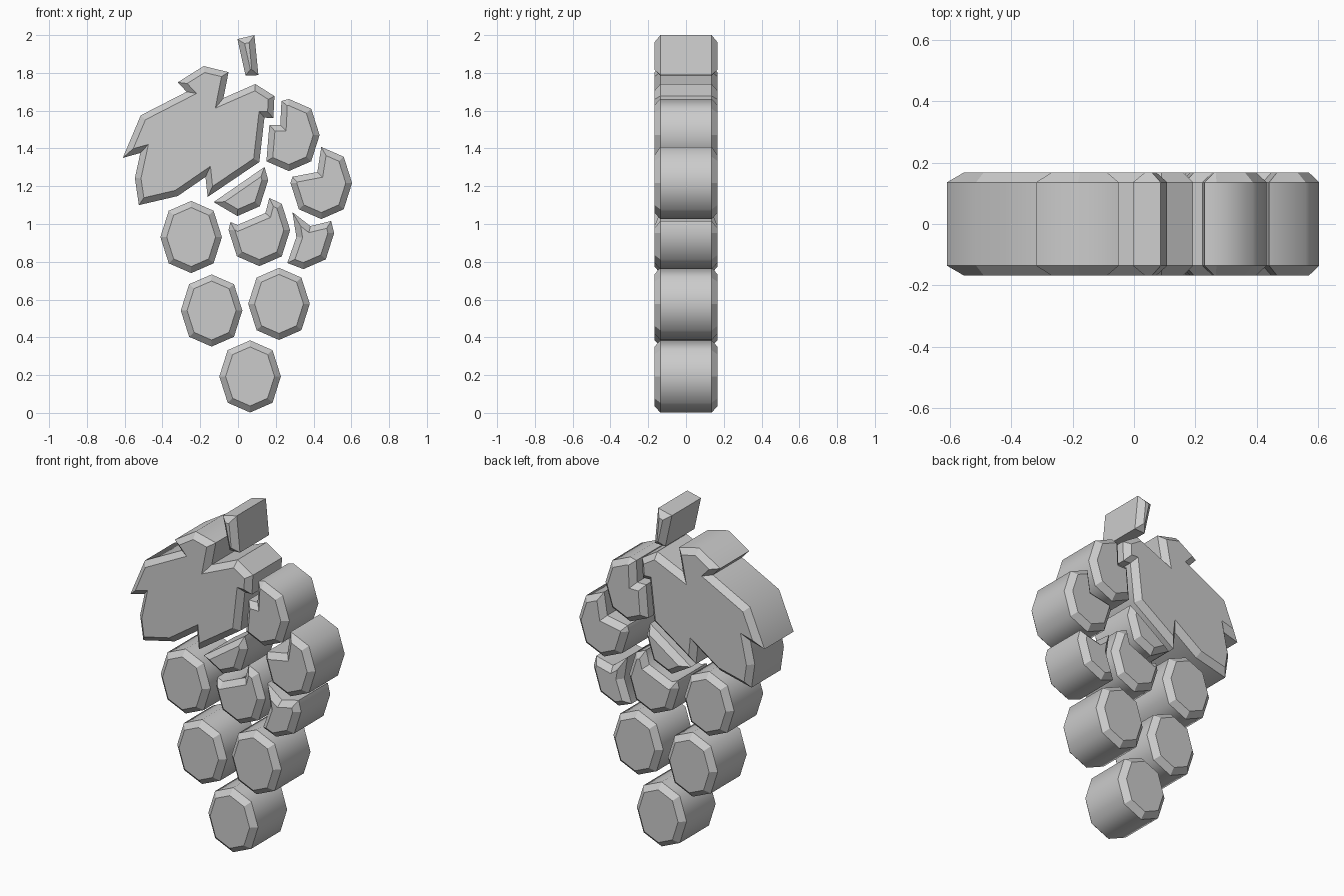
import bpy, bmesh, math
from mathutils import Vector

if "Cube" in bpy.data.objects:
    bpy.data.objects.remove(bpy.data.objects["Cube"])

HALF, BEVEL = 0.168, 0.032       # half thickness, chamfer size
RX, RZ = 0.163, 0.191            # grape radii


def inset(pts, d):
    """Mitred inward offset of a counter-clockwise polygon."""
    out = []
    for i, p in enumerate(pts):
        a = (p - pts[i - 1]).normalized()
        b = (pts[(i + 1) % len(pts)] - p).normalized()
        na, nb = Vector((-a.y, a.x)), Vector((-b.y, b.x))
        out.append(p + (na + nb) * d / (1 + na.dot(nb)))
    return out


def slab(name, pts):
    """Extruded outline with chamfered front and back rims."""
    pts = [Vector(p) for p in pts]
    area = sum(pts[i - 1].cross(pts[i]) for i in range(len(pts)))
    if area < 0:
        pts.reverse()
    small = inset(pts, BEVEL)
    bm = bmesh.new()
    rings = []
    for ring, y in ((small, -HALF), (pts, BEVEL - HALF), (pts, HALF - BEVEL), (small, HALF)):
        rings.append([bm.verts.new((p.x, y, p.y)) for p in ring])
    bm.faces.new(rings[0])
    bm.faces.new(rings[3][::-1])
    n = len(pts)
    for k in range(3):
        lo, hi = rings[k], rings[k + 1]
        for i in range(n):
            j = (i + 1) % n
            f = bm.faces.new((lo[j], lo[i], hi[i], hi[j]))
            f.smooth = k == 1            # only the side wall is smooth
    bm.normal_update()
    for e in bm.edges:
        if len(e.link_faces) == 2 and e.calc_face_angle() > math.radians(55):
            e.smooth = False
    me = bpy.data.meshes.new(name)
    bm.to_mesh(me)
    bm.free()
    ob = bpy.data.objects.new(name, me)
    bpy.context.collection.objects.link(ob)
    return ob


def grape(name, cx, cz, first=7, last=0, extra=()):
    """Eight-sided grape, clockwise from step first down to last, closed by extra cut points."""
    pts = []
    for k in range(first, last - 1, -1):
        s = 1.03 if k % 2 else 1.0
        a = k * math.pi / 4
        pts.append((cx + RX * s * math.cos(a), cz + RZ * s * math.sin(a)))
    slab(name, pts + list(extra))


# stem
slab("stem", [(-.003, 1.979), (.087, 2.0), (.108, 1.788), (.04, 1.785)])

# leaf
slab("leaf", [(-.61, 1.35), (-.515, 1.575), (-.272, 1.70), (-.319, 1.75), (-.182, 1.836),
              (-.05, 1.804), (-.077, 1.667), (.092, 1.741), (.193, 1.677), (.187, 1.561),
              (.14, 1.563), (.113, 1.328), (-.161, 1.143), (-.172, 1.249), (-.319, 1.148),
              (-.525, 1.10), (-.546, 1.243), (-.517, 1.376)])

# whole grapes
for i, (x, z) in enumerate([(-.248, .931), (-.14, .542), (.217, .577), (.064, .193)]):
    grape(f"grape_{i + 1}", x, z)

# grapes cut away by the leaf and by their neighbours
grape("cut_grape_top", .269, 1.471, 2, -3, [(.166, 1.524), (.224, 1.524), (.23, 1.651)])
grape("cut_grape_right", .441, 1.217, 2, -4, [(.288, 1.25), (.42, 1.275)])
grape("cut_grape_under_leaf", -.003, 1.233, 0, -2, [(-.129, 1.116), (.14, 1.302)])
grape("cut_grape_middle", .113, .968, 1, -4,
      [(-.04, 1.011), (-.003, .995), (.145, 1.058), (.166, 1.138)])
grape("cut_grape_lower_right", .346, .952, 0, -2,
      [(.261, .794), (.309, .931), (.288, 1.063), (.383, .989), (.493, 1.016)])
